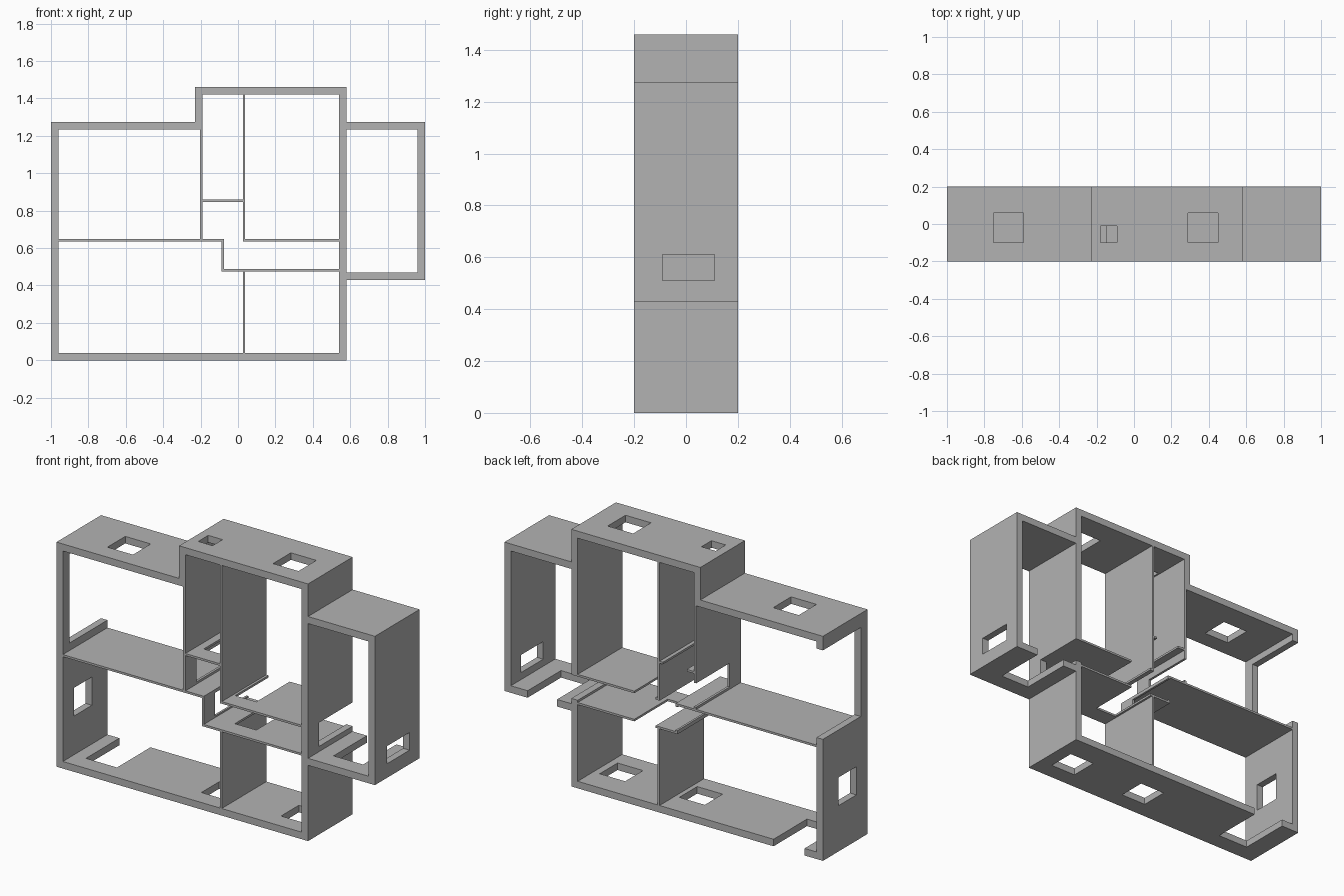
import bpy
import bmesh

cube = bpy.data.objects.get("Cube")
if cube:
    bpy.data.objects.remove(cube, do_unlink=True)

HALF = 0.2           # half depth of every wall
THIN = 0.012         # partition thickness
DOOR = (-0.1, 0.4)   # door depth range, open towards the back
WINDOW = (-0.1, 0.06)

grey = bpy.data.materials.new("wall_grey")
grey.use_nodes = True
grey.diffuse_color = (0.45, 0.45, 0.45, 1)
grey.node_tree.nodes["Principled BSDF"].inputs["Base Color"].default_value = (0.45, 0.45, 0.45, 1)


def prism(name, outline, y0=-HALF, y1=HALF):
    """Extrude an (x, z) outline along y."""
    bm = bmesh.new()
    face = bm.faces.new([bm.verts.new((x, y0, z)) for x, z in outline])
    ext = bmesh.ops.extrude_face_region(bm, geom=[face])
    verts = [v for v in ext["geom"] if isinstance(v, bmesh.types.BMVert)]
    bmesh.ops.translate(bm, verts=verts, vec=(0, y1 - y0, 0))
    bmesh.ops.recalc_face_normals(bm, faces=bm.faces)
    mesh = bpy.data.meshes.new(name)
    bm.to_mesh(mesh)
    bm.free()
    mesh.materials.append(grey)
    obj = bpy.data.objects.new(name, mesh)
    bpy.context.scene.collection.objects.link(obj)
    return obj


def rect(x0, x1, z0, z1):
    return [(x0, z0), (x1, z0), (x1, z1), (x0, z1)]


def carve(obj, cutters):
    """Subtract the cutters from obj, then discard them."""
    for c in cutters:
        c.hide_render = True
        mod = obj.modifiers.new("opening", 'BOOLEAN')
        mod.operation = 'DIFFERENCE'
        mod.solver = 'EXACT'
        mod.object = c
    deps = bpy.context.evaluated_depsgraph_get()
    deps.update()
    mesh = bpy.data.meshes.new_from_object(obj.evaluated_get(deps))
    obj.modifiers.clear()
    obj.data = mesh
    for c in cutters:
        bpy.data.objects.remove(c, do_unlink=True)


def opening(x0, x1, z0, z1, depth):
    return prism("opening_cutter", rect(x0, x1, z0, z1), *depth)


def partition(name, x0, x1, z0, z1, door=None):
    wall = prism(name, rect(x0, x1, z0, z1))
    if door:
        carve(wall, [opening(*door, DOOR)])


# Outer shell: outline with the rooms and all outer openings removed
shell = prism("outer_walls", [
    (-1, 0), (0.58, 0), (0.58, 0.43), (1, 0.43), (1, 1.275), (0.58, 1.275),
    (0.58, 1.46), (-0.23, 1.46), (-0.23, 1.275), (-1, 1.275)])
main_room = prism("room_cutter", [
    (-0.96, 0.04), (0.54, 0.04), (0.54, 1.42), (-0.19, 1.42),
    (-0.19, 1.235), (-0.96, 1.235)], -0.5, 0.5)
wing_room = prism("wing_cutter", rect(0.58, 0.96, 0.47, 1.235), -0.5, 0.5)
carve(shell, [
    main_room, wing_room,
    # windows
    opening(-0.75, -0.59, 1.2, 1.3, WINDOW),
    opening(-0.18, -0.09, 1.4, 1.5, (-0.1, -0.01)),
    opening(0.29, 0.45, 1.4, 1.5, WINDOW),
    opening(-0.16, 0, -0.1, 0.1, WINDOW),
    opening(0.34, 0.5, -0.1, 0.1, WINDOW),
    opening(-1.1, -0.9, 0.26, 0.42, WINDOW),
    opening(0.9, 1.1, 0.51, 0.61, (-0.09, 0.11)),
    # doors and the wide side opening
    opening(-0.885, -0.69, -0.1, 0.1, DOOR),
    opening(0.67, 0.855, 0.4, 0.5, DOOR),
    opening(0.5, 0.62, 0.5, 0.635, DOOR),
    opening(-1.1, -0.9, 0.69, 1.195, (-0.14, 0.4)),
])

# Horizontal partitions
partition("left_middle_partition", -0.96, -0.075, 0.635, 0.635 + THIN)
partition("right_middle_partition", 0.026, 0.54, 0.635, 0.635 + THIN,
          (0.052, 0.185, 0.6, 0.7))
partition("hall_partition", -0.087, 0.54, 0.475, 0.475 + THIN,
          (0.05, 0.185, 0.4, 0.55))
partition("closet_partition", -0.192, 0.027, 0.847, 0.847 + THIN,
          (-0.145, 0.005, 0.8, 0.9))

# Vertical partitions
partition("closet_left_partition", -0.204, -0.19, 0.647, 1.235,
          (-0.3, -0.1, 0.66, 0.795))
partition("closet_right_partition", 0.026, 0.026 + THIN, 0.647, 1.42)
partition("hall_end_partition", -0.087, -0.075, 0.487, 0.635,
          (-0.2, 0, 0.496, 0.628))
partition("lower_partition", 0.026, 0.026 + THIN, 0.04, 0.475)
